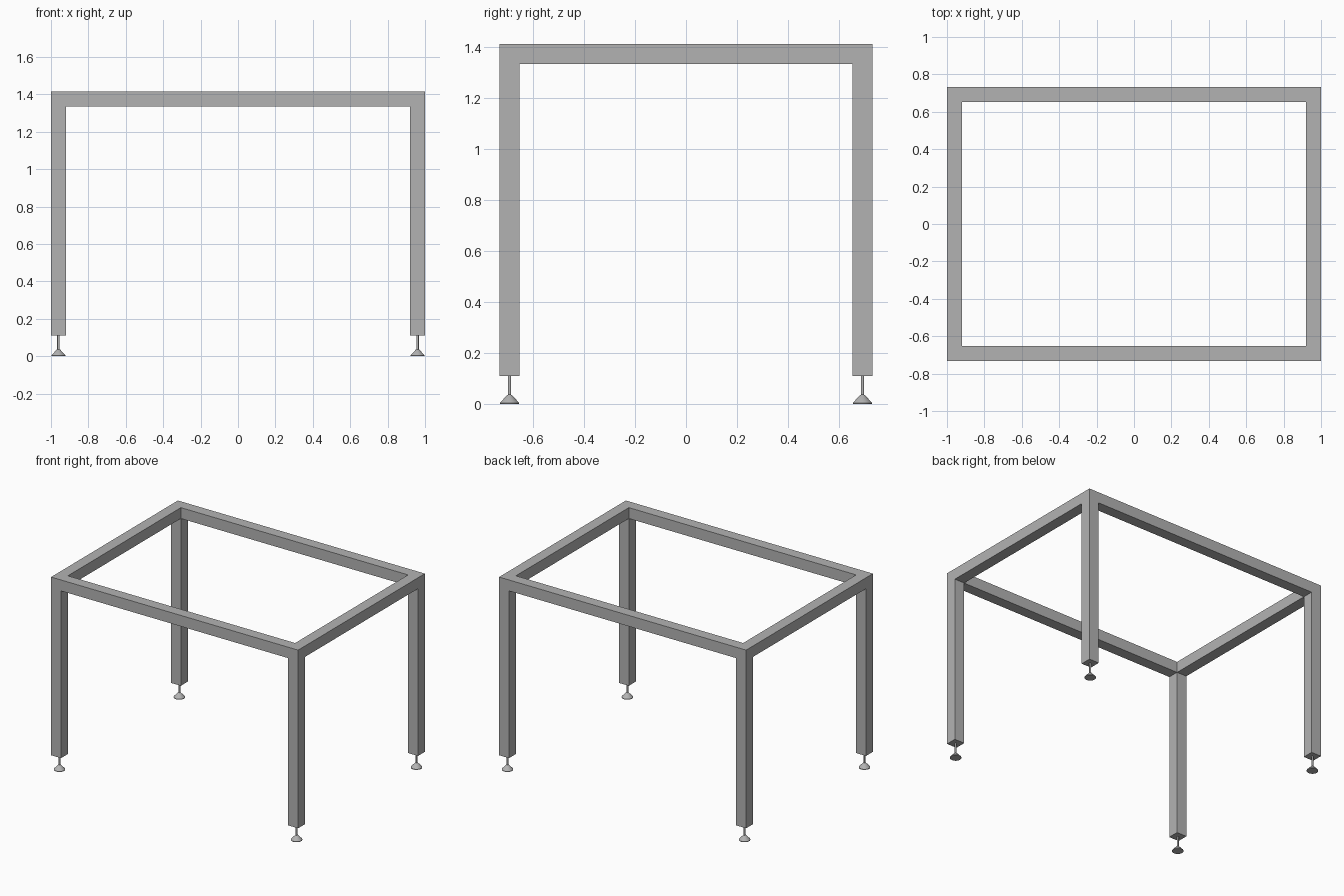
import bpy
import bmesh
from math import pi, cos, sin

cube = bpy.data.objects.get("Cube")
if cube:
    bpy.data.objects.remove(cube, do_unlink=True)

HX, HY = 1.0, 0.733      # outer half sizes
BAR = 0.08               # square tube width
TOP, LEG_BOTTOM = 1.414, 0.11


def material(name, value):
    mat = bpy.data.materials.new(name)
    mat.use_nodes = True
    colour = (value, value, value, 1)
    mat.diffuse_color = colour
    mat.node_tree.nodes["Principled BSDF"].inputs["Base Color"].default_value = colour
    return mat


steel = material("grey steel", 0.45)


def add_object(name, bm):
    bmesh.ops.recalc_face_normals(bm, faces=bm.faces)
    mesh = bpy.data.meshes.new(name)
    bm.to_mesh(mesh)
    bm.free()
    mesh.materials.append(steel)
    obj = bpy.data.objects.new(name, mesh)
    bpy.context.collection.objects.link(obj)
    return obj


def rail(name, axis, side):
    """Top rail with mitred ends, running along x (axis 0) or y (axis 1)."""
    bm = bmesh.new()
    bmesh.ops.create_cube(bm, size=1)
    half = (HX, HY)
    for v in bm.verts:
        inset = BAR if v.co[1 - axis] < 0 else 0
        v.co[axis] = (half[axis] - inset) * (1 if v.co[axis] > 0 else -1)
        v.co[1 - axis] = side * (half[1 - axis] - inset)
        v.co.z = TOP if v.co.z > 0 else TOP - BAR
    add_object(name, bm)


def leg(name, x, y):
    bm = bmesh.new()
    bmesh.ops.create_cube(bm, size=1)
    for v in bm.verts:
        v.co.x = x + v.co.x * BAR
        v.co.y = y + v.co.y * BAR
        v.co.z = TOP - BAR if v.co.z > 0 else LEG_BOTTOM
    # the rails cover the top end
    bm.faces.ensure_lookup_table()
    bmesh.ops.delete(bm, geom=[f for f in bm.faces if f.normal.z > 0.9], context='FACES_ONLY')
    add_object(name, bm)


def foot(name, x, y, sides=24):
    """Levelling foot: flared pad and thin stem, turned from one profile."""
    profile = [(0.038, 0), (0.038, 0.004), (0.01, 0.034), (0.0065, 0.036), (0.0065, LEG_BOTTOM)]
    bm = bmesh.new()
    rings = [[bm.verts.new((x + r * cos(2 * pi * i / sides), y + r * sin(2 * pi * i / sides), z))
              for i in range(sides)] for r, z in profile]
    for low, high in zip(rings, rings[1:]):
        for i in range(sides):
            j = (i + 1) % sides
            bm.faces.new((low[i], low[j], high[j], high[i]))
    bm.faces.new(rings[0])
    bm.faces.new(rings[-1])
    obj = add_object(name, bm)
    bpy.ops.object.select_all(action='DESELECT')
    obj.select_set(True)
    bpy.context.view_layer.objects.active = obj
    bpy.ops.object.shade_smooth_by_angle()


# Top frame
rail("front_rail", 0, -1)
rail("back_rail", 0, 1)
rail("left_rail", 1, 1)
rail("right_rail", 1, -1)

# Legs and feet
for side_x, sx in (("left", 1), ("right", -1)):
    for side_y, sy in (("front", -1), ("back", 1)):
        x, y = sx * (HX - BAR / 2), sy * (HY - BAR / 2)
        leg(f"{side_y}_{side_x}_leg", x, y)
        foot(f"{side_y}_{side_x}_foot", x, y)
